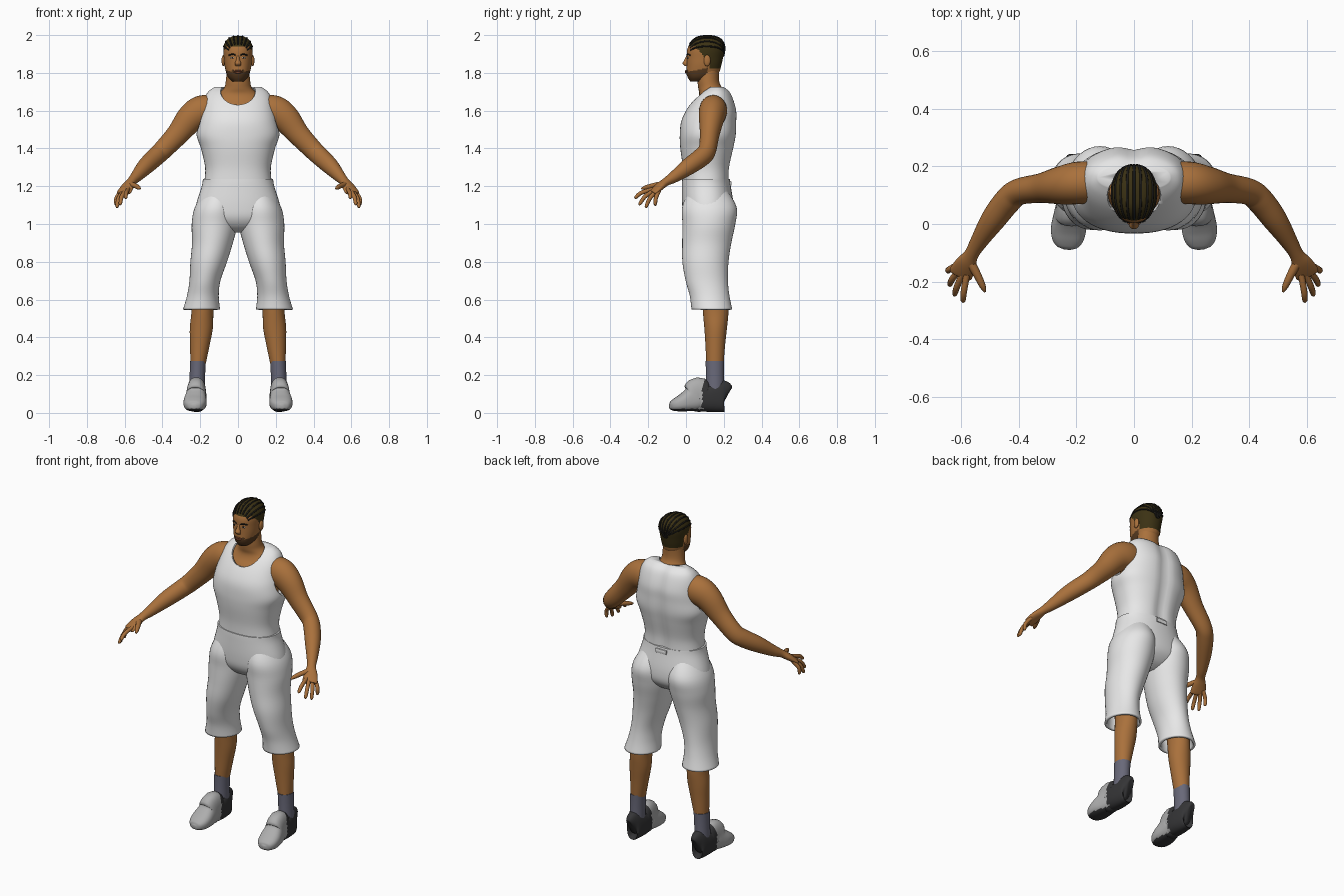
import bpy, bmesh, math
from mathutils import Vector
from mathutils.bvhtree import BVHTree

if "Cube" in bpy.data.objects:
    bpy.data.objects.remove(bpy.data.objects["Cube"])


def material(name, r, g, b):
    m = bpy.data.materials.new(name)
    m.use_nodes = True
    m.diffuse_color = (r, g, b, 1)
    bsdf = m.node_tree.nodes["Principled BSDF"]
    bsdf.inputs["Base Color"].default_value = (r, g, b, 1)
    bsdf.inputs["Roughness"].default_value = 0.8
    return m


SKIN = material("skin brown", 0.40, 0.165, 0.045)
CLOTH = material("cloth white", 0.80, 0.80, 0.80)
SOCK = material("sock grey", 0.14, 0.14, 0.19)
SHOE = material("shoe light grey", 0.42, 0.42, 0.42)
SOLE = material("sole dark grey", 0.035, 0.035, 0.037)
SCALP = material("cropped hair", 0.045, 0.032, 0.007)
BRAID = material("braid black", 0.012, 0.011, 0.009)
BEARD = material("beard brown", 0.10, 0.045, 0.015)
LIP = material("lip brown", 0.22, 0.07, 0.03)
EYE = material("eye white", 0.65, 0.62, 0.58)


def smooth_rows(rows, sub):
    """Catmull-Rom interpolation of loft stations."""
    out = []
    for i in range(len(rows) - 1):
        p0, p1, p2 = rows[max(i - 1, 0)], rows[i], rows[i + 1]
        p3 = rows[min(i + 2, len(rows) - 1)]
        for k in range(sub):
            t = k / sub
            out.append([0.5 * (2 * b + (c - a) * t + (2 * a - 5 * b + 4 * c - d) * t * t
                               + (3 * b - a - 3 * c + d) * t ** 3)
                        for a, b, c, d in zip(p0, p1, p2, p3)])
    return out + [list(rows[-1])]


def finish(name, bm, mats, rule=None):
    bmesh.ops.recalc_face_normals(bm, faces=bm.faces)
    for f in bm.faces:
        f.material_index = rule(f.calc_center_median()) if rule else 0
    me = bpy.data.meshes.new(name)
    bm.to_mesh(me)
    bm.free()
    ob = bpy.data.objects.new(name, me)
    bpy.context.collection.objects.link(ob)
    for m in mats:
        me.materials.append(m)
    activate(ob)
    bpy.ops.object.shade_smooth_by_angle(angle=0.9)
    return ob


def activate(ob):
    bpy.ops.object.select_all(action='DESELECT')
    ob.select_set(True)
    bpy.context.view_layer.objects.active = ob


def loft(name, rows, mats, n=32, sub=5, along=False, p=2.0, side=1, rule=None,
         caps=(True, True), shape=None):
    """Tube through stations (x, y, z, half width, half depth); rings lie flat or follow the path."""
    rows = smooth_rows(rows, sub)
    bm, rings = bmesh.new(), []
    for i, (x, y, z, a, b) in enumerate(rows):
        u, v = Vector((1, 0, 0)), Vector((0, 1, 0))
        if along:
            t = Vector(rows[min(i + 1, len(rows) - 1)][:3]) - Vector(rows[max(i - 1, 0)][:3])
            u = t.cross(Vector((0, 0, 1))).normalized()
            v = u.cross(t).normalized()
        ring = []
        for k in range(n):
            c, s = math.cos(math.tau * k / n), math.sin(math.tau * k / n)
            co = (Vector((x, y, z))
                  + u * max(a, 0.001) * math.copysign(abs(c) ** (2 / p), c)
                  + v * max(b, 0.001) * math.copysign(abs(s) ** (2 / p), s))
            if shape:
                co = shape(co)
            ring.append(bm.verts.new((co.x * side, co.y, co.z)))
        rings.append(ring)
    for r, q in zip(rings, rings[1:]):
        for k in range(n):
            bm.faces.new((r[k], r[(k + 1) % n], q[(k + 1) % n], q[k]))
    for use, ring in zip(caps, (rings[0], rings[-1])):
        if use:
            bm.faces.new(ring)
    return finish(name, bm, mats, rule)


def ellipsoid(name, centre, radii, mat):
    bm = bmesh.new()
    bmesh.ops.create_uvsphere(bm, u_segments=32, v_segments=20, radius=1)
    for v in bm.verts:
        v.co = Vector(c + r * k for c, r, k in zip(centre, radii, v.co))
    return finish(name, bm, [mat])


def solidify(ob, thickness):
    activate(ob)
    mod = ob.modifiers.new("thickness", 'SOLIDIFY')
    mod.thickness, mod.offset = thickness, -1
    bpy.ops.object.modifier_apply(modifier=mod.name)


def cut(ob, cutter):
    activate(ob)
    mod = ob.modifiers.new("cut", 'BOOLEAN')
    mod.operation, mod.solver, mod.object = 'DIFFERENCE', 'EXACT', cutter
    bpy.ops.object.modifier_apply(modifier=mod.name)
    bpy.data.objects.remove(cutter)


# Neck and chest under the vest
loft("neck_and_chest", [(0, .11, 1.40, .165, .12), (0, .122, 1.55, .172, .128),
     (0, .137, 1.62, .162, .106), (0, .145, 1.66, .145, .085), (0, .142, 1.69, .105, .072),
     (0, .128, 1.72, .074, .063), (0, .118, 1.76, .064, .057), (0, .12, 1.84, .058, .057)], [SKIN])


# Vest with spine groove, neckline and armholes
def spine(co):
    if co.y > 0.17:
        co.y -= 0.014 * math.exp(-(co.x / 0.035) ** 2)
    return co


vest = loft("vest", [(0, .108, 1.225, .178, .122), (0, .108, 1.30, .174, .125),
            (0, .112, 1.40, .196, .142), (0, .117, 1.47, .219, .150), (0, .122, 1.54, .208, .148),
            (0, .135, 1.60, .195, .135), (0, .148, 1.66, .180, .106), (0, .158, 1.70, .158, .076),
            (0, .162, 1.725, .125, .042)], [CLOTH], n=64, p=2.3, shape=spine)
solidify(vest, 0.008)
cut(vest, ellipsoid("neckline_cutter", (0, .06, 1.745), (.105, .13, .12), CLOTH))
for s in (1, -1):
    cut(vest, ellipsoid("armhole_cutter", (s * .262, .13, 1.58), (.092, .09, .115), CLOTH))

# Shorts seat and waistband tab
loft("shorts_seat", [(0, .106, 1.238, .186, .126), (0, .108, 1.20, .192, .129),
     (0, .116, 1.10, .222, .136), (0, .118, 1.03, .222, .128), (0, .115, .98, .15, .09),
     (0, .115, .955, .06, .04)], [CLOTH], n=48, p=2.2)
loft("waist_tab", [(-.035, .236, 1.215, .006, .012), (.035, .236, 1.215, .006, .012)],
     [CLOTH], n=12, along=True, p=4)


# Head, coloured into face, hair and beard
def face_colour(c):
    hairline = 1.938 if c.y < .05 else max(1.875, 1.938 - (c.y - .05) * 1.1)
    if c.y > .125:
        hairline = 1.825
    if c.z > hairline:
        return 1
    if c.y < .115 and c.z < 1.803 + .22 * max(c.y, 0) + .012 * (abs(c.x) < .034):
        return 2
    return 0


head = loft("head", [(0, .068, 1.755, .030, .045), (0, .076, 1.775, .050, .066),
            (0, .088, 1.80, .062, .086), (0, .095, 1.84, .071, .092), (0, .10, 1.88, .075, .096),
            (0, .105, 1.92, .078, .099), (0, .11, 1.95, .074, .092), (0, .113, 1.975, .059, .074),
            (0, .113, 1.990, .038, .048), (0, .113, 1.996, .010, .014)],
            [SKIN, SCALP, BEARD], n=80, sub=8, p=2.15, rule=face_colour)
bpy.context.view_layer.update()
skull = BVHTree.FromObject(head, bpy.context.evaluated_depsgraph_get())


def on_face(x, z):
    return skull.ray_cast(Vector((x, -1, z)), Vector((0, 1, 0)))[0]


loft("nose", [(0, .012, 1.893, .007, .009), (0, .004, 1.868, .010, .013),
     (0, -.003, 1.85, .017, .015), (0, .004, 1.836, .014, .010)], [SKIN], n=16)
for z, h in ((1.811, .004), (1.803, .006)):
    ellipsoid("lip", on_face(0, z), (.023, .007, h), LIP)
for s, label in ((1, "left"), (-1, "right")):
    ellipsoid("eye_" + label, on_face(s * .030, 1.880), (.012, .004, .005), EYE)
    ellipsoid("iris_" + label, on_face(s * .030, 1.880) - Vector((0, .002, 0)),
              (.005, .003, .005), BRAID)
    brow = [(*on_face(s * x, z), .004, .004) for x, z in ((.013, 1.894), (.03, 1.899), (.048, 1.893))]
    loft("brow_" + label, brow, [BRAID], n=8, along=True)
    ellipsoid("ear_" + label, (s * .077, .112, 1.865), (.010, .018, .030), SKIN)

# Braids running from the hairline over the scalp
for i in range(-4, 5):
    a, path = i * 0.3, []
    for k in range(12):
        t = math.radians(28 + k * 15)
        w = math.sqrt(max(math.sin(t), 0.05))
        guess = Vector((.085 * math.sin(a) * w, .11 - .105 * math.cos(t),
                        1.905 + .1 * math.sin(t) * math.cos(a)))
        path.append((*skull.find_nearest(guess)[0], .0045, .0045))
    loft("braid", path, [BRAID], n=8, sub=2, along=True)

for s, label in ((1, "left"), (-1, "right")):
    # Arm and palm
    loft("arm_" + label, [(.12, .145, 1.60, .070, .075), (.19, .143, 1.597, .074, .084),
         (.25, .135, 1.56, .067, .076), (.32, .125, 1.475, .052, .060), (.40, .112, 1.39, .046, .052),
         (.44, .080, 1.352, .047, .050), (.49, .015, 1.305, .043, .045), (.54, -.062, 1.25, .030, .031),
         (.565, -.105, 1.224, .025, .022), (.583, -.137, 1.200, .036, .020),
         (.602, -.172, 1.170, .042, .015), (.606, -.180, 1.164, .034, .010)], [SKIN],
         along=True, side=s)
    # Fingers fan out from the knuckles
    pinky, index = Vector((.630, -.145, 1.165)), Vector((.580, -.192, 1.178))
    tips = ((.648, -.165, 1.098), (.643, -.215, 1.087), (.626, -.250, 1.102), (.596, -.273, 1.138))
    for k, tip in enumerate(tips):
        base, tip = pinky.lerp(index, k / 3), Vector(tip)
        mid = base.lerp(tip, 0.5) + Vector((.004, -.004, .007))
        start = base.lerp(Vector((.585, -.14, 1.198)), 0.3)
        loft("finger_" + label, [(*start, .011, .011), (*mid, .011, .011), (*base.lerp(tip, .9), .009, .009),
             (*tip, .003, .003)], [SKIN], n=12, along=True, side=s)
    loft("thumb_" + label, [(.572, -.128, 1.212, .016, .015), (.546, -.175, 1.203, .014, .013),
         (.527, -.215, 1.193, .011, .011), (.518, -.236, 1.186, .004, .004)], [SKIN],
         n=12, along=True, side=s)

    # Shorts leg, open at the hem
    leg = loft("shorts_leg_" + label, [(.100, .115, 1.19, .07, .095), (.116, .124, 1.09, .112, .144),
               (.124, .121, 1.0, .121, .140), (.135, .110, .90, .108, .130), (.155, .103, .80, .097, .122),
               (.175, .110, .70, .082, .112), (.186, .125, .62, .084, .105), (.193, .137, .548, .098, .108)],
               [CLOTH], n=40, side=s, caps=(True, False))
    solidify(leg, 0.014)

    # Lower leg and sock
    loft("lower_leg_" + label, [(.182, .152, .66, .062, .070), (.188, .157, .54, .058, .068),
         (.194, .157, .45, .061, .060), (.202, .155, .36, .052, .052), (.212, .153, .25, .039, .045)],
         [SKIN], side=s)
    loft("sock_" + label, [(.212, .153, .275, .042, .049), (.215, .153, .20, .041, .048),
         (.218, .153, .10, .042, .05)], [SOCK], side=s)

    # Shoe, with dark heel and sole
    loft("shoe_" + label, [(.217, .216, .085, .015, .05), (.217, .200, .090, .038, .083),
         (.217, .150, .082, .048, .078), (.218, .105, .080, .051, .074), (.220, .065, .096, .050, .092),
         (.223, .035, .074, .055, .068), (.227, -.01, .056, .061, .050), (.230, -.05, .044, .056, .037),
         (.232, -.078, .037, .038, .024), (.233, -.089, .036, .012, .010)], [SHOE, SOLE],
         n=40, along=True, p=2.5, side=s,
         rule=lambda c: int(c.y > .085 or c.z < .022))
